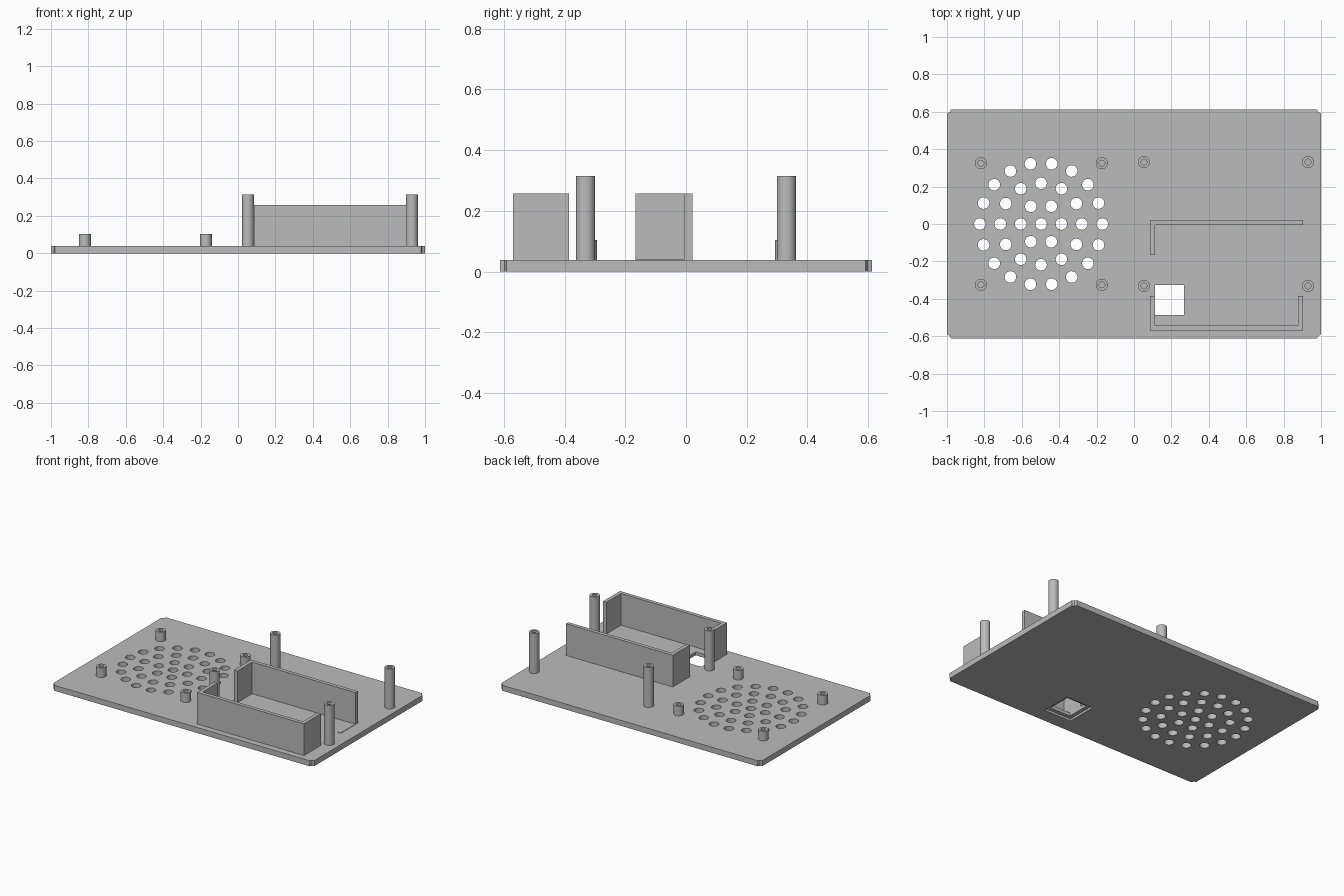
import bpy, bmesh
from math import cos, sin, tau, radians

if "Cube" in bpy.data.objects:
    bpy.data.objects.remove(bpy.data.objects["Cube"], do_unlink=True)

grey = bpy.data.materials.new("plain_grey")
grey.use_nodes = True
COLOUR = (0.5, 0.5, 0.5, 1)
grey.diffuse_color = COLOUR
grey.node_tree.nodes["Principled BSDF"].inputs["Base Color"].default_value = COLOUR

PLATE_TOP = 0.038
WALL_TOP = 0.257


def finish(name, bm):
    bmesh.ops.recalc_face_normals(bm, faces=bm.faces)
    mesh = bpy.data.meshes.new(name)
    bm.to_mesh(mesh)
    bm.free()
    mesh.materials.append(grey)
    obj = bpy.data.objects.new(name, mesh)
    bpy.context.collection.objects.link(obj)
    return obj


def add_prism(bm, outline, z0, z1):
    face = bm.faces.new([bm.verts.new((x, y, z0)) for x, y in outline])
    top = bmesh.ops.extrude_face_region(bm, geom=[face])["geom"]
    verts = [v for v in top if isinstance(v, bmesh.types.BMVert)]
    bmesh.ops.translate(bm, verts=verts, vec=(0, 0, z1 - z0))


def prism(name, outline, z0, z1):
    bm = bmesh.new()
    add_prism(bm, outline, z0, z1)
    return finish(name, bm)


def rect(x0, x1, y0, y1):
    return [(x0, y0), (x1, y0), (x1, y1), (x0, y1)]


def circle(x, y, r, n=24):
    return [(x + r * cos(tau * i / n), y + r * sin(tau * i / n)) for i in range(n)]


def standoff(name, x, y, top, r=0.032, bore=0.016):
    # hollow round post, made by spinning a closed section
    bm = bmesh.new()
    section = [(r, PLATE_TOP), (r, top), (bore, top), (bore, PLATE_TOP)]
    verts = [bm.verts.new((x + a, y, z)) for a, z in section]
    edges = [bm.edges.new((verts[i - 1], verts[i])) for i in range(len(verts))]
    bmesh.ops.spin(bm, geom=verts + edges, cent=(x, y, 0), axis=(0, 0, 1),
                   angle=tau, steps=32)
    bmesh.ops.remove_doubles(bm, verts=bm.verts, dist=0.0001)
    obj = finish(name, bm)
    bpy.ops.object.select_all(action='DESELECT')
    obj.select_set(True)
    bpy.context.view_layer.objects.active = obj
    bpy.ops.object.shade_smooth_by_angle(angle=radians(30))


def cut(target, cutter):
    mod = target.modifiers.new(cutter.name, 'BOOLEAN')
    mod.operation = 'DIFFERENCE'
    mod.solver = 'EXACT'
    mod.object = cutter
    cutter.hide_render = True
    cutter.hide_viewport = True
    cutter.display_type = 'WIRE'


# Base plate with small scooped corners
HX, HY, SCOOP = 1.0, 0.613, 0.022
scoop = [(HX, HY - SCOOP), (HX - 0.7 * SCOOP, HY - 0.7 * SCOOP), (HX - SCOOP, HY)]
outline = []
for sx, sy in ((1, 1), (-1, 1), (-1, -1), (1, -1)):
    pts = scoop if sx * sy > 0 else scoop[::-1]
    outline += [(sx * x, sy * y) for x, y in pts]
plate = prism("base_plate", outline, 0, PLATE_TOP)

# Round grille: centre hole and three rings
bm = bmesh.new()
for ring in range(4):
    count = max(1, 6 * ring)
    for i in range(count):
        a = tau * i / count
        add_prism(bm, circle(-0.497 + 0.109 * ring * cos(a),
                             0.109 * ring * sin(a), 0.031), -0.1, 0.1)
cut(plate, finish("grille_cutter", bm))

# Square opening with a stepped recess underneath
cut(plate, prism("opening_cutter", rect(0.112, 0.267, -0.487, -0.326), -0.1, 0.1))
cut(plate, prism("recess_cutter", rect(0.086, 0.293, -0.513, -0.3), -0.1, 0.015))

# Short and tall posts
for side, y in (("front", -1), ("back", 1)):
    for hand, x_short, x_tall in (("right", -0.819, 0.053), ("left", -0.172, 0.93)):
        standoff(f"short_post_{side}_{hand}", x_short, 0.325 * y, 0.104)
        standoff(f"tall_post_{side}_{hand}", x_tall, 0.331 * y, 0.314)

# Compartment walls: front U, back L and a low strip finishing the back
X0, X1, T = 0.086, 0.904, 0.026
YF, YB = -0.57, 0.021
prism("front_wall", [(X0, YF), (X1, YF), (X1, -0.385), (X1 - T, -0.385),
                     (X1 - T, YF + T), (X0 + T, YF + T), (X0 + T, -0.385),
                     (X0, -0.385)], PLATE_TOP, WALL_TOP)
prism("back_wall", [(X0, YB), (X0, -0.166), (X0 + T, -0.166), (X0 + T, YB - T),
                    (X1, YB - T), (X1, YB)], PLATE_TOP, WALL_TOP)
prism("low_strip", rect(X1 - T, X1, -0.166, YB - T), PLATE_TOP, PLATE_TOP + 0.003)
